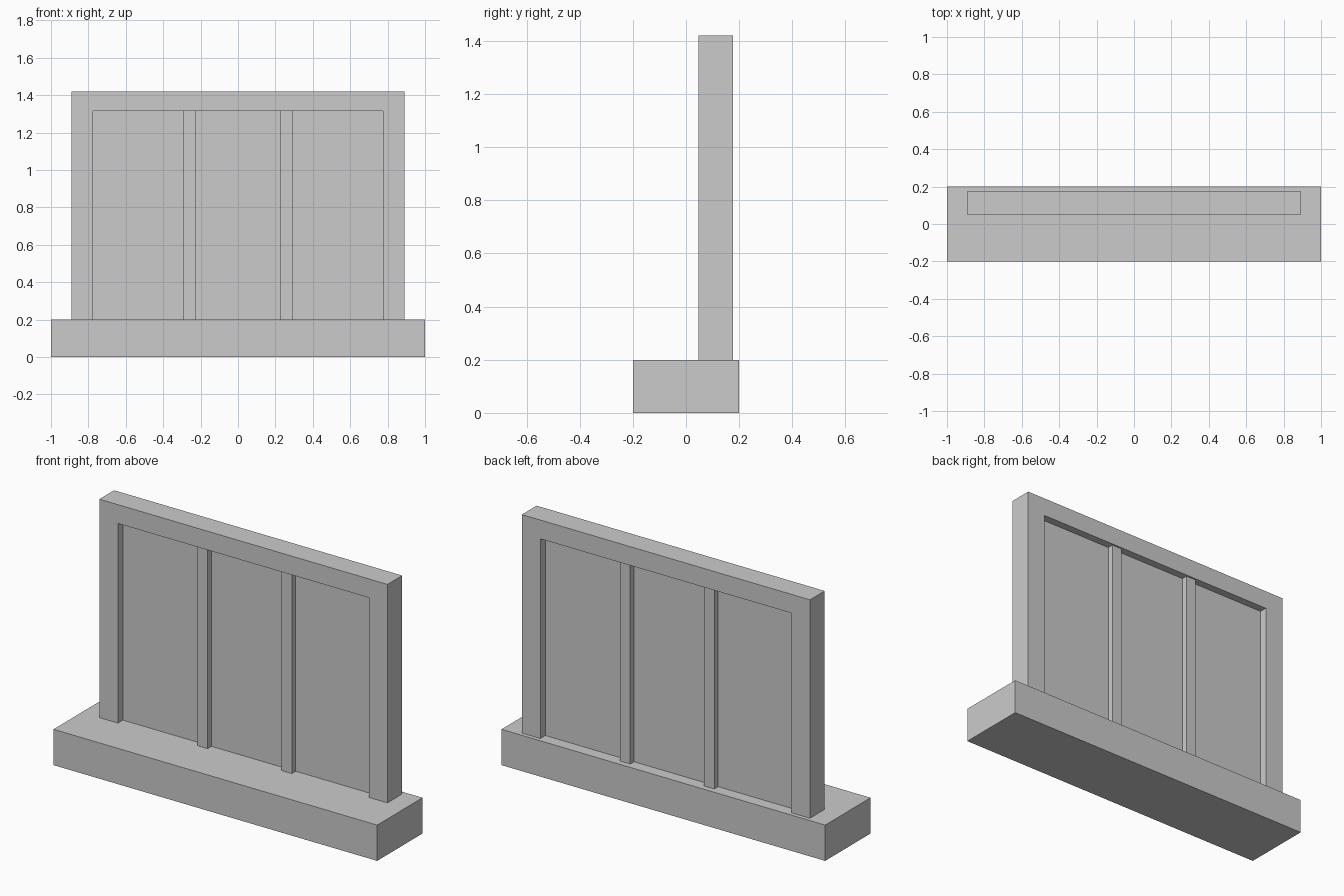
import bpy
import bmesh

if "Cube" in bpy.data.objects:
    bpy.data.objects.remove(bpy.data.objects["Cube"])

Y_MID = 0.1125  # centre plane of the upright screen


def extrude_profile(name, points, y0, y1):
    """Extrude an (x, z) outline from y0 to y1."""
    bm = bmesh.new()
    face = bm.faces.new([bm.verts.new((x, y0, z)) for x, z in points])
    out = bmesh.ops.extrude_face_region(bm, geom=[face])
    verts = [v for v in out["geom"] if isinstance(v, bmesh.types.BMVert)]
    bmesh.ops.translate(bm, verts=verts, vec=(0, y1 - y0, 0))
    bmesh.ops.recalc_face_normals(bm, faces=bm.faces)
    mesh = bpy.data.meshes.new(name)
    bm.to_mesh(mesh)
    bm.free()
    obj = bpy.data.objects.new(name, mesh)
    bpy.context.collection.objects.link(obj)
    return obj


def box(name, x0, x1, z0, z1, y0, y1):
    return extrude_profile(name, [(x0, z0), (x1, z0), (x1, z1), (x0, z1)], y0, y1)


# Plinth
box("base", -1, 1, 0, 0.2, -0.2, 0.2)

# Outer frame: two posts and a top rail, open at the bottom
half = [(0.775, 0.2), (0.89, 0.2), (0.89, 1.42)]
outline = half + [(-x, z) for x, z in reversed(half)] + [(-0.775, 1.315), (0.775, 1.315)]
extrude_profile("frame", outline, Y_MID - 0.065, Y_MID + 0.065)

# Recessed panel, visible from both sides
box("panel", -0.775, 0.775, 0.2, 1.315, Y_MID - 0.021, Y_MID + 0.021)

# Two upright bars, set slightly back from the frame faces
for side, cx in (("left", -0.26), ("right", 0.26)):
    box(f"bar_{side}", cx - 0.032, cx + 0.032, 0.2, 1.315, Y_MID - 0.055, Y_MID + 0.055)
